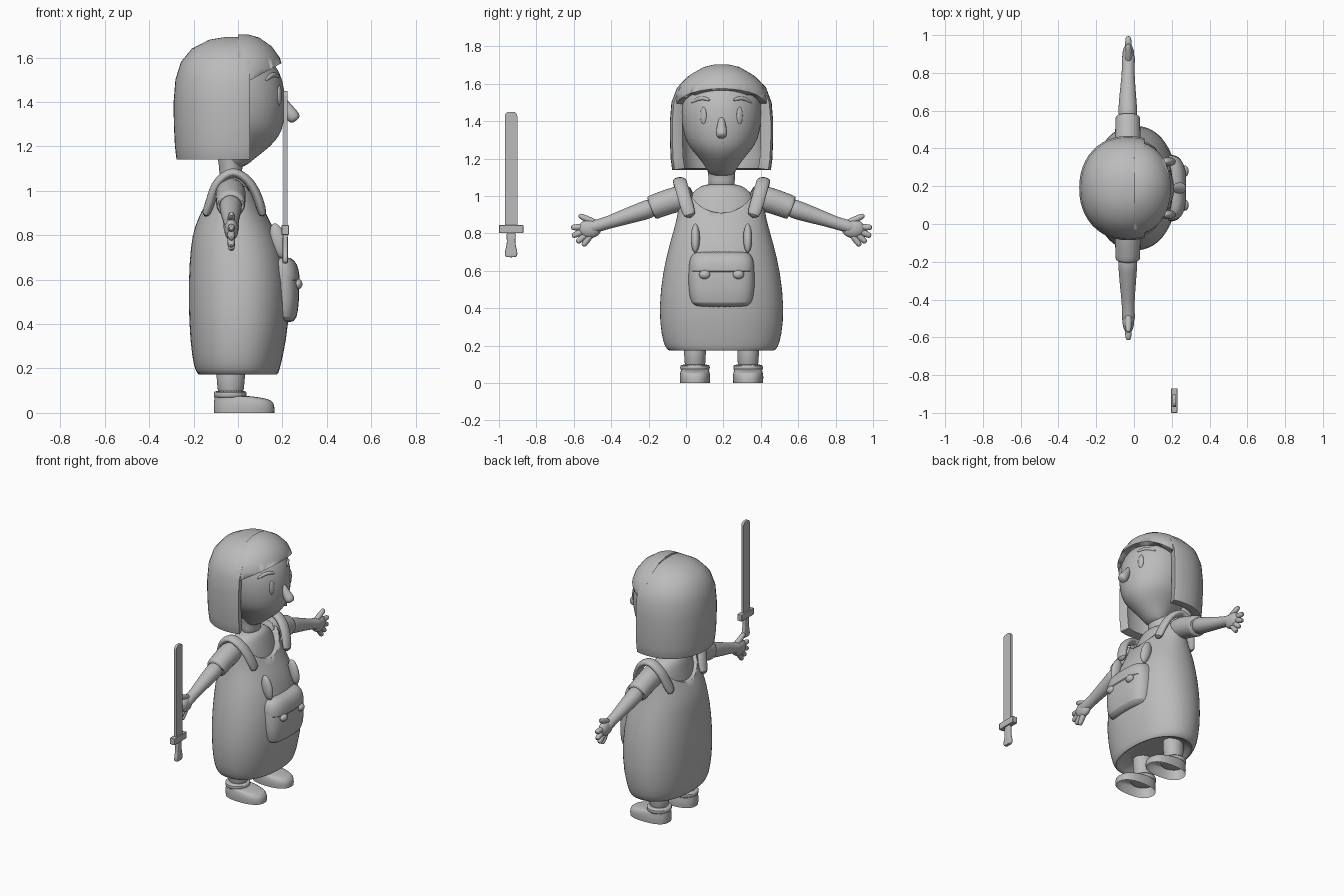
import bpy, bmesh, math
from mathutils import Vector

cube = bpy.data.objects.get("Cube")
if cube:
    bpy.data.objects.remove(cube)

MID = 0.19  # the figure's own centre line in y; it looks along +x

grey = bpy.data.materials.new("plain grey")
grey.use_nodes = True
grey.diffuse_color = (0.5, 0.5, 0.5, 1)
grey.node_tree.nodes["Principled BSDF"].inputs["Base Color"].default_value = (0.5, 0.5, 0.5, 1)


def finish(name, bm, subdivide=1, angle=50):
    bmesh.ops.recalc_face_normals(bm, faces=bm.faces)
    mesh = bpy.data.meshes.new(name)
    bm.to_mesh(mesh)
    bm.free()
    mesh.materials.append(grey)
    ob = bpy.data.objects.new(name, mesh)
    bpy.context.collection.objects.link(ob)
    if subdivide:
        ob.modifiers.new("smooth", "SUBSURF").levels = subdivide
        ob.modifiers["smooth"].render_levels = subdivide
    bpy.ops.object.select_all(action="DESELECT")
    bpy.context.view_layer.objects.active = ob
    ob.select_set(True)
    bpy.ops.object.shade_smooth_by_angle(angle=math.radians(angle))
    return ob


def bridge(rings, caps):
    bm = bmesh.new()
    loops = [[bm.verts.new(p) for p in ring] for ring in rings]
    n = len(loops[0])
    for a, b in zip(loops, loops[1:]):
        for i in range(n):
            j = (i + 1) % n
            bm.faces.new((a[i], a[j], b[j], b[i]))
    if caps[0]:
        bm.faces.new(loops[0])
    if caps[1]:
        bm.faces.new(loops[-1])
    return bm


def loft(rows, y=MID, power=2.0, caps=(True, True), n=32):
    """Stack of rounded cross-sections, each row (z, centre x, radius x, radius y)."""
    def bend(v):
        return math.copysign(abs(v) ** (2 / power), v)
    rings = [[(cx + rx * bend(math.cos(math.tau * i / n)), y + ry * bend(math.sin(math.tau * i / n)), z)
              for i in range(n)] for z, cx, rx, ry in rows]
    return bridge(rings, caps)


def tube(points, radii, ref, flat=1.0, n=14):
    """Sweep along points; flat scales the section along the ref direction."""
    pts = [Vector(p) for p in points]
    ref = Vector(ref)
    rings = []
    for i, p in enumerate(pts):
        t = (pts[min(i + 1, len(pts) - 1)] - pts[max(i - 1, 0)]).normalized()
        v = t.cross(ref).normalized()
        u = v.cross(t).normalized()
        rings.append([p + radii[i] * (u * flat * math.cos(math.tau * k / n) + v * math.sin(math.tau * k / n))
                      for k in range(n)])
    return bridge(rings, (True, True))


def ellipsoid(name, centre, size, tilt=0.0):
    bm = bmesh.new()
    bmesh.ops.create_uvsphere(bm, u_segments=20, v_segments=12, radius=1)
    bmesh.ops.scale(bm, vec=size, verts=bm.verts)
    ob = finish(name, bm, 0)
    ob.location = centre
    ob.rotation_euler.y = tilt
    return ob


def box(name, low, high, bevel):
    bm = bmesh.new()
    bmesh.ops.create_cube(bm, size=1)
    for v in bm.verts:
        v.co = [lo if c < 0 else hi for c, lo, hi in zip(v.co, low, high)]
    ob = finish(name, bm, 0, 30)
    if bevel:
        mod = ob.modifiers.new("edges", "BEVEL")
        mod.width, mod.segments = bevel, 2
    return ob


def slice_off(bm, point, normal):
    """Remove everything on the side the normal points to."""
    bmesh.ops.bisect_plane(bm, geom=bm.verts[:] + bm.edges[:] + bm.faces[:], plane_co=point,
                           plane_no=normal, clear_outer=True)


def thicken(ob, depth):
    mod = ob.modifiers.new("thickness", "SOLIDIFY")
    mod.thickness, mod.offset = depth, -1
    mod = ob.modifiers.new("soft edges", "BEVEL")
    mod.width, mod.segments, mod.angle_limit = 0.015, 3, math.radians(50)


# Dress: closed body with a recessed hem and a rounded neckline cut
dress = finish("dress", loft([
    (.23, 0, .13, .22), (.18, 0, .16, .26), (.168, 0, .178, .28), (.19, -.003, .19, .303), (.25, -.003, .205, .322),
    (.4, .005, .227, .338), (.6, .003, .227, .315), (.75, -.007, .207, .277), (.84, -.02, .178, .25),
    (.92, -.022, .135, .232), (1.0, -.022, .105, .222), (1.04, -.022, .09, .21)], power=2.2))
bm = bmesh.new()
bmesh.ops.create_cone(bm, cap_ends=True, segments=48, radius1=.19, radius2=.19, depth=1)
cutter = finish("neckline_cutter", bm, 0)
cutter.rotation_euler.y = math.pi / 2
cutter.location = (0, MID, 1.1)
cutter.hide_render = True
cutter.hide_set(True)
cutter.display_type = "WIRE"
cut = dress.modifiers.new("neckline", "BOOLEAN")
cut.object, cut.operation = cutter, "DIFFERENCE"

# Shirt and neck
finish("shirt", loft([(.8, -.02, .14, .19), (.9, -.022, .118, .19), (1.0, -.03, .095, .18),
                      (1.045, -.032, .08, .125), (1.065, -.033, .065, .09)]))
finish("neck", loft([(1.03, -.033, .052, .075), (1.09, -.033, .05, .07), (1.13, -.033, .056, .072),
                     (1.2, -.02, .08, .09)]))

# Head
head = finish("head", loft([(1.1, -.02, .045, .06), (1.15, -.005, .085, .082), (1.2, -.002, .15, .118),
                            (1.25, 0, .19, .163), (1.3, 0, .207, .195), (1.4, 0, .217, .217), (1.5, -.008, .212, .217),
                            (1.57, -.02, .19, .2), (1.63, -.03, .13, .14), (1.65, -.03, .06, .07)]))

# Bobbed hair shell, open at the face
bm = loft([(1.14, -.03, .247, .264), (1.2, -.03, .254, .272), (1.3, -.03, .259, .276), (1.4, -.03, .26, .276),
           (1.5, -.03, .252, .268), (1.58, -.03, .227, .238), (1.64, -.03, .178, .18), (1.68, -.02, .11, .11),
           (1.692, -.02, .04, .04)], power=2.15, caps=(False, True), n=48)
slice_off(bm, (.055, 0, 0), (1, 0, 0))
thicken(finish("hair", bm, 0), .058)

# Fringe over the forehead
bm = loft([(1.45, 0, .205, .252), (1.55, 0, .203, .246), (1.6, 0, .188, .22), (1.65, .01, .142, .165),
           (1.69, .015, .08, .095), (1.704, .015, .03, .035)], caps=(False, True), n=48)
slice_off(bm, (0, 0, 0), (-1, 0, 0))
slice_off(bm, (.05, 0, 1.495), (.48, 0, -.88))
thicken(finish("fringe", bm, 0), .035)

# Nose
finish("nose", tube([(.19, MID, 1.43), (.215, MID, 1.385), (.238, MID, 1.345), (.255, MID, 1.325), (.262, MID, 1.315)],
                    [.012, .022, .032, .031, .018], (0, 1, 0)))

# Pocket with flap
finish("pocket", loft([(.405, .17, .07, .13), (.42, .17, .095, .165), (.5, .17, .107, .18), (.62, .165, .108, .178),
                       (.68, .16, .1, .165), (.7, .155, .075, .14)], power=3.2))
finish("pocket_flap", loft([(.585, .165, .1, .165), (.59, .165, .115, .178), (.65, .162, .113, .175),
                            (.69, .155, .1, .16), (.705, .15, .07, .13)], power=3.2))

bpy.context.view_layer.update()


def on_face(s, z):
    return head.ray_cast((1, MID + s, z), (-1, 0, 0))[1].x


for side, word in ((1, "left"), (-1, "right")):
    def at(x, s, z):
        return (x, MID + side * s, z)

    # Eye and brow resting on the face
    eye = ellipsoid(word + "_eye", at(on_face(side * .097, 1.43), .097, 1.43), (.009, .018, .046))
    eye.rotation_euler.z = side * .45
    brow = [(.06, 1.51), (.09, 1.524), (.125, 1.522), (.165, 1.495)]
    finish(word + "_brow", tube([at(on_face(side * s, z), s, z) for s, z in brow],
                                [.006, .012, .012, .006], (1, 0, 0)))

    # Shoulder strap
    finish(word + "_strap", tube([at(.115, .165, .88), at(.095, .19, .96), at(.06, .21, 1.035), at(.01, .222, 1.075),
                                  at(-.025, .225, 1.085), at(-.06, .222, 1.07), at(-.105, .212, 1.025),
                                  at(-.12, .19, .96), at(-.15, .165, .88)],
                                 [.022] * 9, (0, 1, 0), flat=1.7))

    # Sleeve, arm and hand
    finish(word + "_sleeve", tube([at(-.033, .14, 1.0), at(-.033, .24, .985), at(-.033, .32, .957), at(-.033, .37, .938),
                                   at(-.033, .38, .934), at(-.033, .375, .936)],
                                  [.07, .071, .068, .068, .064, .052], (1, 0, 0)))
    finish(word + "_arm", tube([at(-.033, .35, .945), at(-.033, .42, .92), at(-.033, .52, .888), at(-.031, .6, .86),
                                at(-.03, .66, .842), at(-.03, .72, .825)],
                               [.056, .051, .043, .035, .034, .04], (1, 0, 0)))
    ellipsoid(word + "_palm", at(-.03, .705, .825), (.031, .062, .05))
    fingers = {"thumb": (.66, .85, .765, .898), "index_finger": (.72, .835, .805, .832),
               "middle_finger": (.72, .82, .8, .785), "ring_finger": (.71, .81, .774, .75),
               "little_finger": (.69, .805, .742, .732)}
    for label, (s0, z0, s1, z1) in fingers.items():
        path = [at(-.03, s0 + (s1 - s0) * t, z0 + (z1 - z0) * t) for t in (0, .5, .88, 1)]
        finish(word + "_" + label, tube(path, [.02, .018, .017, .009], (1, 0, 0), n=10))

    # Leg and open-soled shoe
    centre = MID + side * .142
    finish(word + "_leg", loft([(.06, -.033, .058, .056), (.15, -.033, .064, .058), (.3, -.03, .07, .062)], y=centre))
    finish(word + "_shoe", loft([(0, .028, .136, .08), (.035, .028, .138, .083), (.06, .022, .13, .078),
                                 (.07, -.005, .1, .074), (.078, -.032, .075, .073)],
                                y=centre, power=2.4, caps=(False, True)))
    finish(word + "_cuff", loft([(.066, -.035, .07, .074), (.072, -.035, .075, .08), (.094, -.035, .075, .08),
                                 (.1, -.035, .068, .072)], y=centre))

    # Pocket button and bib loop
    ellipsoid(word + "_button", at(.268, .09, .58), (.022, .03, .024))
    ellipsoid(word + "_loop", at(.182, .14, .775), (.035, .024, .08), tilt=-.25)

# Toy sword floating beside the figure
blade = box("sword_blade", (.205, -.968, .82), (.222, -.902, 1.45), 0)
bm = bmesh.new()
bm.from_mesh(blade.data)
tips = [e for e in bm.edges if all(v.co.z > 1.4 for v in e.verts) and abs(e.verts[0].co.x - e.verts[1].co.x) > .01]
bmesh.ops.bevel(bm, geom=tips, offset=.022, segments=4, profile=.5, affect="EDGES")
bm.to_mesh(blade.data)
bm.free()
box("sword_guard", (.196, -1.0, .802), (.23, -.87, .845), .003)
finish("sword_grip", loft([(.672, .213, .012, .026), (.682, .213, .012, .034), (.705, .213, .012, .034), (.735, .213, .012, .024),
                           (.77, .213, .012, .022), (.81, .213, .012, .03)], y=-.935, power=5, n=16))
